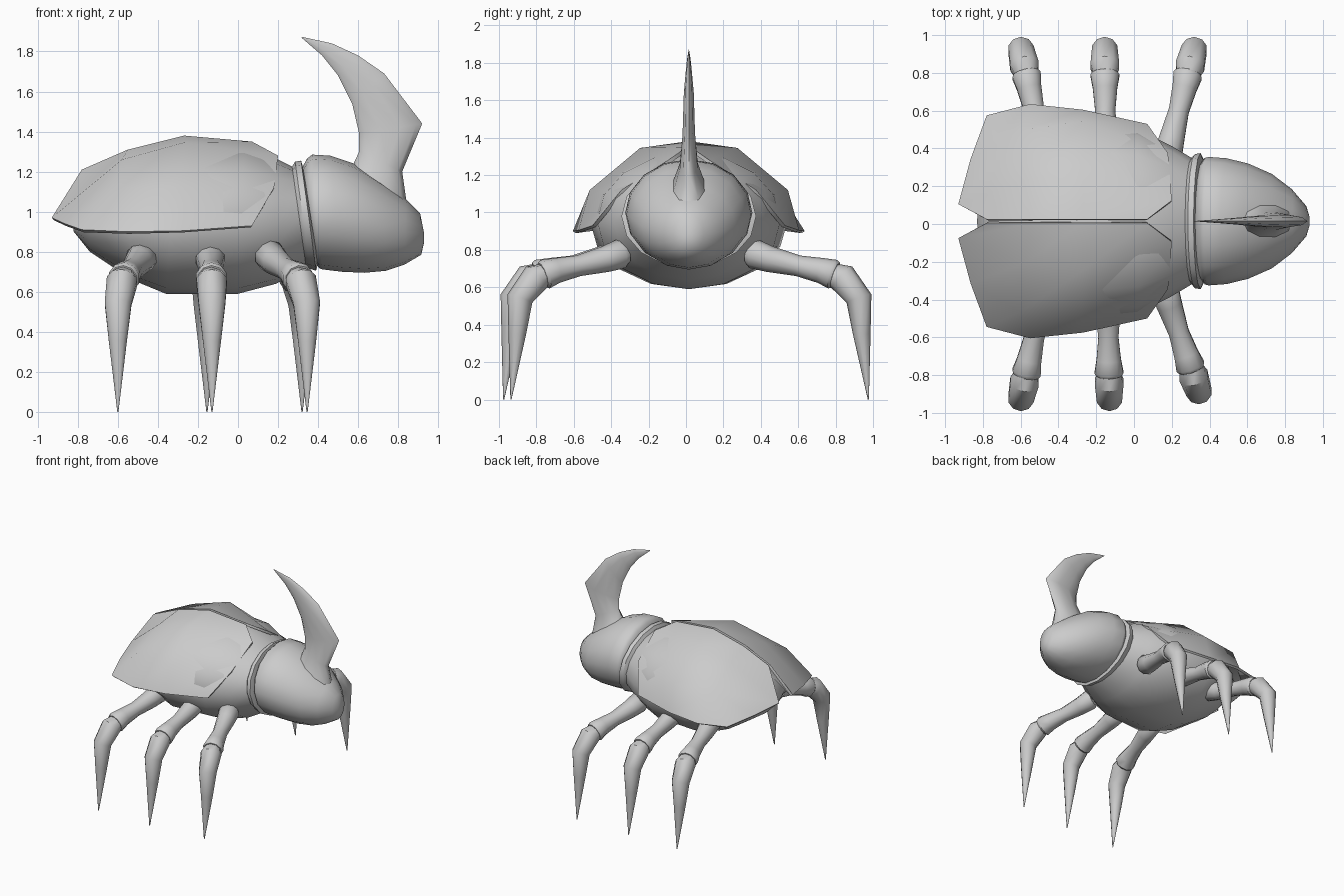
import bpy, bmesh, math
from mathutils import Vector

if "Cube" in bpy.data.objects:
    bpy.data.objects.remove(bpy.data.objects["Cube"])

Y0 = 0.015  # body symmetry plane


def make_object(name, verts, faces, angle=40, thickness=0):
    mesh = bpy.data.meshes.new(name)
    mesh.from_pydata([tuple(v) for v in verts], [], faces)
    obj = bpy.data.objects.new(name, mesh)
    bpy.context.collection.objects.link(obj)
    if thickness:
        mod = obj.modifiers.new("thickness", "SOLIDIFY")
        mod.thickness = thickness
        mod.offset = -1
        bpy.context.view_layer.objects.active = obj
        bpy.ops.object.modifier_apply(modifier=mod.name)
    else:
        bm = bmesh.new()
        bm.from_mesh(mesh)
        bmesh.ops.recalc_face_normals(bm, faces=bm.faces)
        bm.to_mesh(mesh)
        bm.free()
    obj.data.shade_smooth()
    obj.data.set_sharp_from_angle(angle=math.radians(angle))
    return obj


def skin(name, rings, angle=40):
    """Join equal rings of points into a closed tube."""
    n = len(rings[0])
    verts = [p for ring in rings for p in ring]
    faces = [(i * n + j, i * n + (j + 1) % n, (i + 1) * n + (j + 1) % n, (i + 1) * n + j)
             for i in range(len(rings) - 1) for j in range(n)]
    faces += [tuple(range(n)), tuple(range(len(verts) - n, len(verts)))]
    return make_object(name, verts, faces, angle)


def loft(name, sections, n=16, angle=40):
    """Elliptical sections: top x,z, bottom x,z, half width in y."""
    rings = []
    for ax, az, bx, bz, w in sections:
        ring = []
        for k in range(n):
            t = math.tau * k / n
            c = math.cos(t) / 2
            ring.append(((ax + bx) / 2 + (ax - bx) * c, Y0 + w * math.sin(t),
                         (az + bz) / 2 + (az - bz) * c))
        rings.append(ring)
    return skin(name, rings, angle)


def tube(name, path, n=10):
    """Round tube along (point, radius) pairs."""
    pts = [Vector(p) for p, r in path]
    rings = []
    for i, (p, r) in enumerate(path):
        d = (pts[min(i + 1, len(pts) - 1)] - pts[max(i - 1, 0)]).normalized()
        u = d.cross(Vector((1, 0, 0))).normalized()
        v = d.cross(u)
        rings.append([pts[i] + r * (u * math.cos(math.tau * k / n) + v * math.sin(math.tau * k / n))
                      for k in range(n)])
    return skin(name, rings)


# Abdomen with the neck collar lip
loft("abdomen", [
    (-0.83, 0.97, -0.82, 0.90, 0.10), (-0.74, 1.14, -0.74, 0.80, 0.33),
    (-0.55, 1.26, -0.53, 0.66, 0.48), (-0.30, 1.33, -0.36, 0.59, 0.53),
    (0.03, 1.32, 0.00, 0.59, 0.49), (0.20, 1.26, 0.19, 0.64, 0.40),
    (0.27, 1.225, 0.34, 0.725, 0.335), (0.285, 1.25, 0.36, 0.715, 0.355),
    (0.315, 1.255, 0.39, 0.705, 0.36), (0.325, 1.22, 0.40, 0.74, 0.33)])

# Head
loft("head", [
    (0.32, 1.22, 0.39, 0.74, 0.31), (0.345, 1.265, 0.405, 0.718, 0.335),
    (0.37, 1.285, 0.42, 0.712, 0.34), (0.46, 1.28, 0.52, 0.70, 0.333),
    (0.58, 1.24, 0.63, 0.695, 0.305), (0.72, 1.15, 0.74, 0.705, 0.25),
    (0.84, 1.06, 0.83, 0.735, 0.17), (0.91, 0.99, 0.915, 0.785, 0.08),
    (0.93, 0.89, 0.93, 0.85, 0.02)], angle=60)

# Curved flat horn
loft("horn", [
    (0.53, 1.17, 0.87, 0.96, 0.12), (0.575, 1.235, 0.84, 1.06, 0.085),
    (0.605, 1.30, 0.82, 1.20, 0.05), (0.605, 1.39, 0.92, 1.44, 0.035),
    (0.57, 1.54, 0.73, 1.69, 0.028), (0.50, 1.68, 0.60, 1.78, 0.018),
    (0.42, 1.78, 0.47, 1.84, 0.01), (0.318, 1.868, 0.32, 1.873, 0.001)], n=10, angle=60)

# Wing cases: four rows from the seam down to the side edge
SHELL = [
    [(-0.78, 0.01, 1.21), (-0.55, 0.01, 1.31), (-0.27, 0.01, 1.38), (0.07, 0.01, 1.35)],
    [(-0.93, 0.09, 0.97), (-0.58, 0.22, 1.26), (-0.27, 0.26, 1.345), (0.20, 0.11, 1.28)],
    [(-0.865, 0.33, 0.94), (-0.60, 0.48, 1.12), (-0.27, 0.53, 1.12), (0.18, 0.36, 1.12)],
    [(-0.78, 0.56, 0.91), (-0.55, 0.62, 0.90), (-0.27, 0.59, 0.905), (0.07, 0.515, 0.93)]]
for side, label in ((1, "left"), (-1, "right")):
    verts = [(x, Y0 + side * y, z) for row in SHELL for x, y, z in row]
    faces = []
    for j in range(3):
        for i in range(3):
            a = j * 4 + i
            f = (a, a + 1, a + 5, a + 4)
            faces.append(f if side > 0 else f[::-1])
    make_object(label + "_wing_case", verts, faces, 60, 0.02)

# Legs: (y, z, radius) profiles swept from hip x to tip x
THIGH = [(0.33, 0.785, 0.06), (0.36, 0.78, 0.08), (0.45, 0.75, 0.07), (0.60, 0.715, 0.056),
         (0.72, 0.69, 0.068), (0.785, 0.67, 0.08), (0.80, 0.665, 0.07)]
SHIN = [(0.78, 0.67, 0.06), (0.835, 0.652, 0.08), (0.925, 0.54, 0.07),
        (0.94, 0.35, 0.047), (0.975, 0.0, 0.003)]
LEGS = [("left_rear", 1, -0.47, -0.60, 1), ("left_middle", 1, -0.15, -0.155, 1),
        ("left_front", 1, 0.17, 0.32, 1), ("right_rear", -1, -0.47, -0.60, 1),
        ("right_middle", -1, -0.14, -0.13, 1), ("right_front", -1, 0.15, 0.345, 0.96)]
for name, side, hip, tip, reach in LEGS:
    for part, profile in (("thigh", THIGH), ("shin", SHIN)):
        path = [((hip + (tip - hip) * min(1, (y - 0.33) / 0.6), side * y * reach, z), r)
                for y, z, r in profile]
        tube(f"{name}_{part}", path)
